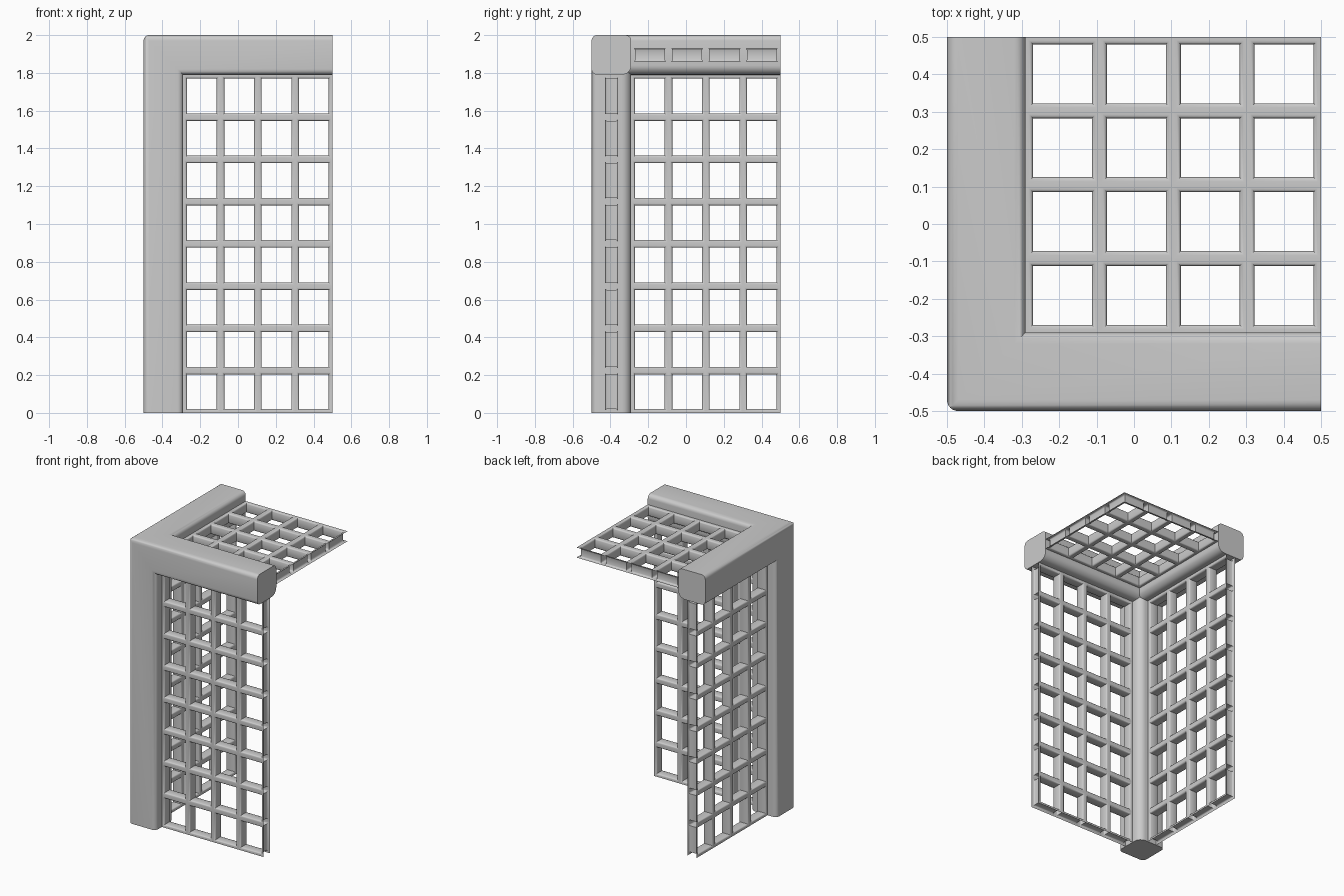
import bpy, bmesh, math
from mathutils import Vector

if "Cube" in bpy.data.objects:
    bpy.data.objects.remove(bpy.data.objects["Cube"])

W = 0.21          # beam width
MID = 0.105       # depth of the lattice mid-plane below the outer faces
grey = bpy.data.materials.new("light_grey")
grey.diffuse_color = (0.6, 0.6, 0.6, 1)
grey.use_nodes = True
grey.node_tree.nodes["Principled BSDF"].inputs["Base Color"].default_value = grey.diffuse_color


def world(a, b, c):
    """Distances from the outer corner along x, y and downwards -> world."""
    return Vector((a - 0.5, b - 0.5, 2 - c))


def finish(name, bm, recalc=True):
    bmesh.ops.remove_doubles(bm, verts=bm.verts, dist=0.0002)
    if recalc:
        bmesh.ops.recalc_face_normals(bm, faces=bm.faces)
    me = bpy.data.meshes.new(name)
    bm.to_mesh(me)
    bm.free()
    me.materials.append(grey)
    ob = bpy.data.objects.new(name, me)
    bpy.context.collection.objects.link(ob)
    bpy.ops.object.select_all(action='DESELECT')
    ob.select_set(True)
    bpy.context.view_layer.objects.active = ob
    bpy.ops.object.shade_smooth_by_angle(angle=math.radians(35))
    return ob


# Rounded square beam profile, with a softer inner corner
def profile():
    pts = []
    for cx, cy, r, start in ((0, 0, 0.03, 180), (W, 0, 0.03, 270),
                             (W, W, 0.05, 0), (0, W, 0.03, 90)):
        ox = r if cx == 0 else W - r
        oy = r if cy == 0 else W - r
        for i in range(7):
            t = math.radians(start + 15 * i)
            pts.append((ox + r * math.cos(t), oy + r * math.sin(t)))
    return pts


# Three beams mitred together at the corner
frame = bmesh.new()
for axis, length in ((0, 1.0), (1, 1.0), (2, 2.0)):
    bm = bmesh.new()
    rings = []
    for d in (0, length):
        rings.append([bm.verts.new((p, q, d)) for p, q in profile()])
    n = len(rings[0])
    for i in range(n):
        j = (i + 1) % n
        bm.faces.new((rings[0][i], rings[0][j], rings[1][j], rings[1][i]))
    bm.faces.new(rings[1])
    for no in ((-1, 0, 1), (0, -1, 1)):
        bmesh.ops.bisect_plane(bm, geom=bm.verts[:] + bm.edges[:] + bm.faces[:],
                               dist=1e-6, plane_co=(0, 0, 0), plane_no=no,
                               clear_inner=True)
    new = {}
    for v in bm.verts:
        p, q, d = v.co
        abc = ((d, p, q), (q, d, p), (p, q, d))[axis]
        new[v] = frame.verts.new(world(*abc))
    for f in bm.faces:
        frame.faces.new([new[v] for v in f.verts])
    bm.free()
finish("corner_frame", frame)

# Section of a lattice bar: (inset from cell edge, depth from mid-plane)
half = [(0, 0.035), (0.009, 0.035), (0.014, 0.0335), (0.018, 0.030), (0.02, 0.025)]
section = half + [(i, -d) for i, d in reversed(half)]


# Open-edged lattice of rounded bars, made cell by cell
def lattice(name, nu, nv, u_end, v_end, place):
    bm = bmesh.new()
    du, dv = (u_end - W) / nu, (v_end - W) / nv
    for iu in range(nu):
        for iv in range(nv):
            u0, v0 = W + iu * du, W + iv * dv
            u1, v1 = u0 + du, v0 + dv
            rings = []
            for s, d in section:
                rings.append([bm.verts.new(place(u, v, MID - d)) for u, v in (
                    (u0 + s, v0 + s), (u1 - s, v0 + s),
                    (u1 - s, v1 - s), (u0 + s, v1 - s))])
            for r0, r1 in zip(rings, rings[1:]):
                for i in range(4):
                    j = (i + 1) % 4
                    bm.faces.new((r0[i], r0[j], r1[j], r1[i]))
    finish(name, bm)


lattice("front_lattice", 4, 8, 1.0, 2.0, lambda u, v, d: world(u, d, v))
lattice("left_lattice", 4, 8, 1.0, 2.0, lambda u, v, d: world(d, u, v))
lattice("top_lattice", 4, 4, 1.0, 1.0, lambda u, v, d: world(u, v, d))
